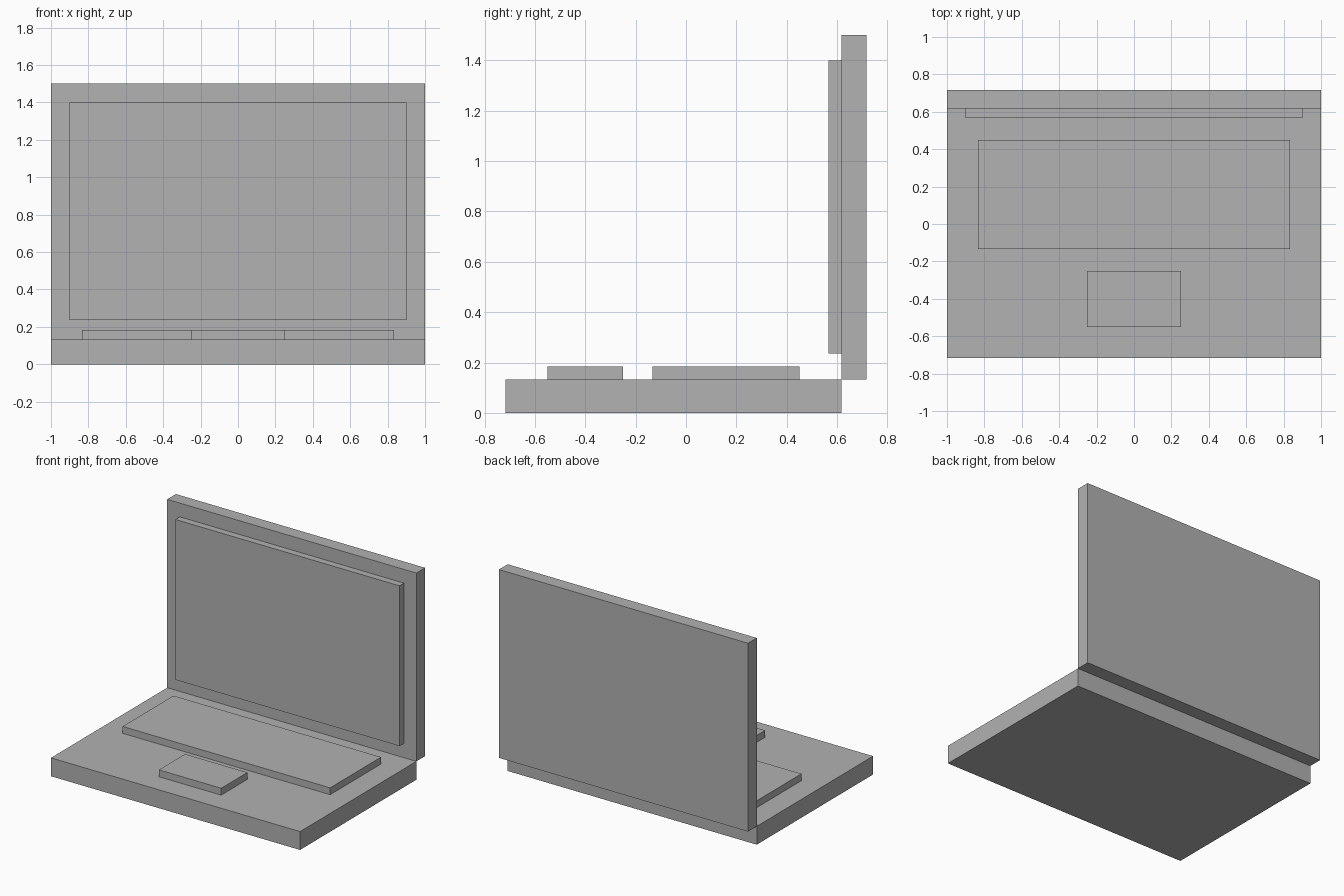
import bpy

cube = bpy.data.objects.get("Cube")
if cube:
    bpy.data.objects.remove(cube, do_unlink=True)

# One plain grey for the whole laptop
GREY = (0.445, 0.445, 0.445, 1.0)
grey = bpy.data.materials.new("plain_grey")
grey.use_nodes = True
grey.diffuse_color = GREY
for node in grey.node_tree.nodes:
    if node.type == "BSDF_PRINCIPLED":
        node.inputs["Base Color"].default_value = GREY


def box(name, half_width, y_range, z_range):
    """Flat-sided block, centred on x, spanning the given y and z ranges."""
    (y0, y1), (z0, z1) = y_range, z_range
    bpy.ops.mesh.primitive_cube_add(size=1, location=(0, (y0 + y1) / 2, (z0 + z1) / 2))
    obj = bpy.context.object
    obj.name = obj.data.name = name
    obj.scale = (2 * half_width, y1 - y0, z1 - z0)
    bpy.ops.object.transform_apply(location=False, rotation=False, scale=True)
    obj.data.materials.append(grey)
    return obj


BASE_TOP = 0.1333   # upper surface of the base
PAD_TOP = 0.1833    # upper surface of keyboard and touchpad
HINGE = 0.6167      # back of the base, front of the lid

# Lower half
box("base", 1.0, (-0.7167, HINGE), (0, BASE_TOP))
box("keyboard", 0.8333, (-0.1333, 0.45), (BASE_TOP, PAD_TOP))
box("touchpad", 0.25, (-0.55, -0.25), (BASE_TOP, PAD_TOP))

# Upright lid behind the base, with its raised screen
box("lid", 1.0, (HINGE, 0.7167), (BASE_TOP, 1.5))
box("screen", 0.9, (HINGE - 0.05, HINGE), (0.2367, 1.4))
